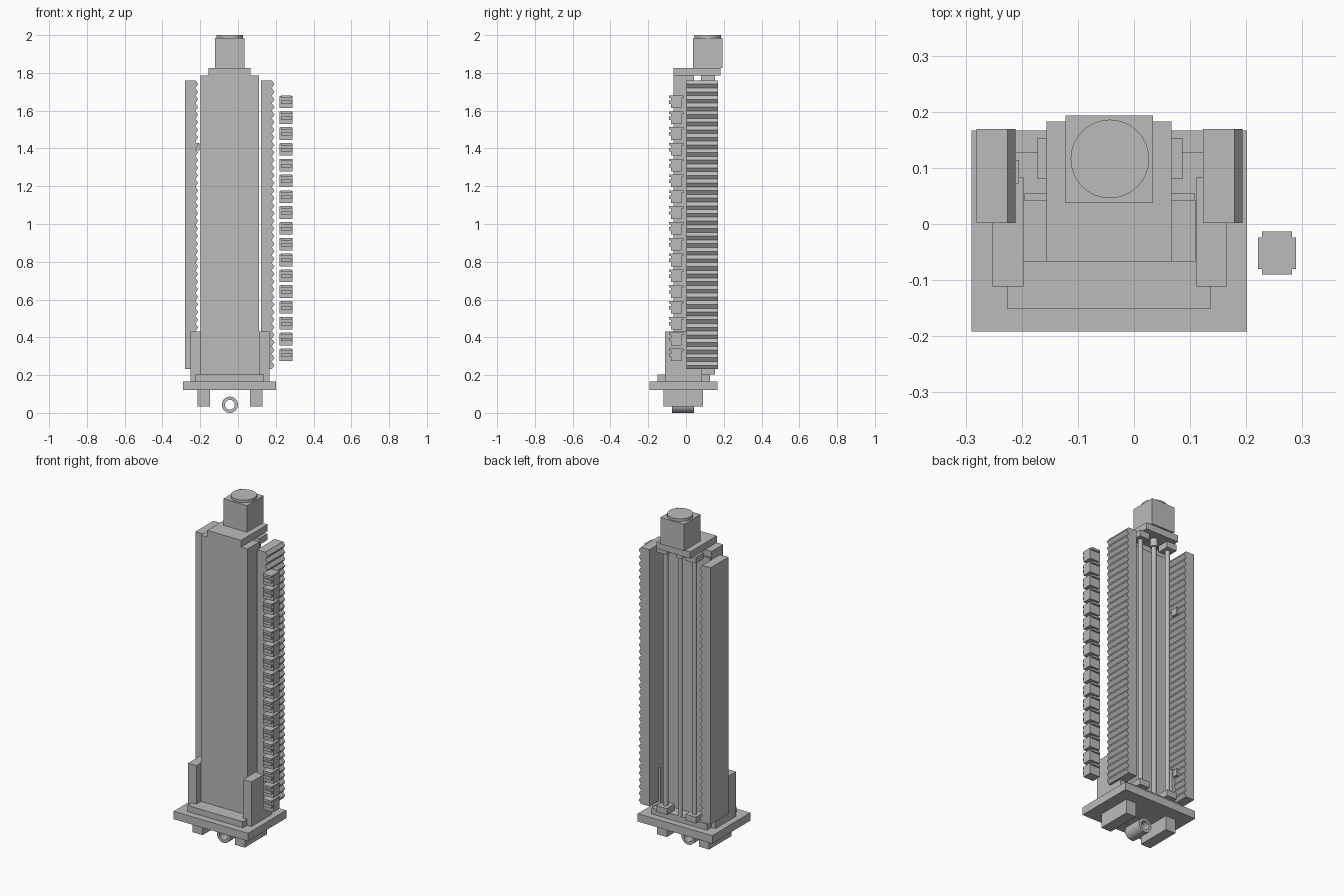
import bpy
import bmesh

cube = bpy.data.objects.get("Cube")
if cube:
    bpy.data.objects.remove(cube, do_unlink=True)

GREY = (0.5, 0.5, 0.5, 1)
grey = bpy.data.materials.new("plain grey")
grey.use_nodes = True
grey.diffuse_color = GREY
grey.node_tree.nodes["Principled BSDF"].inputs["Base Color"].default_value = GREY

MID = -0.043    # x of the tower's own mirror plane
SHAFT_Y = 0.116  # y of motor, screw and guide rods


def finish(name, bm, smooth=False):
    bmesh.ops.recalc_face_normals(bm, faces=bm.faces)
    mesh = bpy.data.meshes.new(name)
    bm.to_mesh(mesh)
    bm.free()
    mesh.materials.append(grey)
    obj = bpy.data.objects.new(name, mesh)
    bpy.context.collection.objects.link(obj)
    if smooth:
        bpy.ops.object.select_all(action="DESELECT")
        obj.select_set(True)
        bpy.context.view_layer.objects.active = obj
        bpy.ops.object.shade_smooth_by_angle()
    return obj


def add_box(bm, x, y, z):
    verts = bmesh.ops.create_cube(bm, size=1)["verts"]
    for v in verts:
        for i, (low, high) in enumerate((x, y, z)):
            v.co[i] = low + (v.co[i] + 0.5) * (high - low)


def box(name, x, y, z):
    bm = bmesh.new()
    add_box(bm, x, y, z)
    return finish(name, bm)


def cylinder(name, x, y, z, radius):
    bm = bmesh.new()
    bmesh.ops.create_cone(bm, cap_ends=True, segments=32, radius1=radius,
                          radius2=radius, depth=z[1] - z[0])
    bmesh.ops.translate(bm, verts=bm.verts, vec=(x, y, sum(z) / 2))
    return finish(name, bm, True)


def extrude_y(name, outline, y):
    """Extrude an (x, z) outline between two y values."""
    bm = bmesh.new()
    face = bm.faces.new([bm.verts.new((px, y[0], pz)) for px, pz in outline])
    new = bmesh.ops.extrude_face_region(bm, geom=[face])["geom"]
    moved = [g for g in new if isinstance(g, bmesh.types.BMVert)]
    bmesh.ops.translate(bm, verts=moved, vec=(0, y[1] - y[0], 0))
    return finish(name, bm)


# Base plates and column
box("base_plate", (-0.29, 0.201), (-0.192, 0.167), (0.12, 0.167))
box("step_plate", (-0.226, 0.137), (-0.151, 0.127), (0.167, 0.203))
box("column", (-0.198, 0.11), (-0.067, 0.043), (0.203, 1.787))
box("column_back_sheet", (-0.195, 0.108), (0.043, 0.054), (0.203, 1.75))

# Motor head
box("top_plate", (-0.156, 0.067), (-0.067, 0.183), (1.787, 1.827))
box("motor", (-0.122, 0.034), (0.037, 0.193), (1.827, 1.985))
cylinder("motor_cap", MID, SHAFT_Y, (1.985, 2.0), 0.07)

# Lead screw with a coupling at the top
cylinder("lead_screw", MID, SHAFT_Y, (0.203, 1.787), 0.013)
cylinder("screw_coupling", MID, SHAFT_Y, (1.74, 1.787), 0.022)

# Mirrored parts: braces, guide rods, rod blocks and feet
for side, s in (("left", 1), ("right", -1)):
    def span(a, b):
        return tuple(sorted((MID + s * a, MID + s * b)))

    box(side + "_brace", span(0.154, 0.209), (-0.111, 0.083), (0.167, 0.432))
    cylinder(side + "_guide_rod", MID + s * 0.095, SHAFT_Y, (0.203, 1.787), 0.014)
    for level, z in (("lower", (0.203, 0.24)), ("upper", (1.75, 1.787))):
        box(f"{side}_{level}_rod_block", span(0.062, 0.129), (0.08, 0.153), z)
    box(side + "_foot", span(0.106, 0.172), (-0.12, 0.09), (0.035, 0.12))

# Toothed racks, both with teeth toward +x
TEETH, RACK_LOW, RACK_HIGH = 38, 0.232, 1.76
pitch = (RACK_HIGH - RACK_LOW) / TEETH
for side, x in (("right", -0.281), ("left", 0.123)):
    outline = [(x, RACK_HIGH), (x, RACK_LOW)]
    for i in range(TEETH):
        z = RACK_LOW + i * pitch
        outline += [(x + 0.056, z), (x + 0.07, z + pitch / 2)]
    outline.append((x + 0.056, RACK_HIGH))
    extrude_y(side + "_rack", outline, (0.002, 0.169))

# Small stops on the right rack
for name, z in (("lower_stop", 0.385), ("upper_stop", 1.39)):
    box(name, (-0.23, -0.205), (0.072, 0.114), (z, z + 0.04))

# Column of loose lidded cups
for i in range(17):
    z = 0.274 + i * 0.0837
    bm = bmesh.new()
    add_box(bm, (0.221, 0.289), (-0.08, -0.024), (z, z + 0.056))
    add_box(bm, (0.228, 0.282), (-0.09, -0.013), (z + 0.054, z + 0.067))
    add_box(bm, (0.221, 0.289), (-0.08, -0.024), (z + 0.056, z + 0.065))
    add_box(bm, (0.228, 0.282), (-0.09, -0.08), (z + 0.022, z + 0.04))
    finish(f"cup_{i + 1}", bm)

# Hollow tube under the base
bm = bmesh.new()
rings = []
for radius, y in ((0.043, -0.075), (0.043, 0.043), (0.026, 0.043), (0.026, -0.075)):
    verts = bmesh.ops.create_circle(bm, segments=32, radius=radius)["verts"]
    for v in verts:
        v.co = (MID + v.co.x, y, 0.043 + v.co.y)
    rings.append(verts)
for a, b in zip(rings, rings[1:] + rings[:1]):
    for i in range(len(a)):
        bm.faces.new((a[i - 1], a[i], b[i], b[i - 1]))
finish("base_tube", bm, True)
